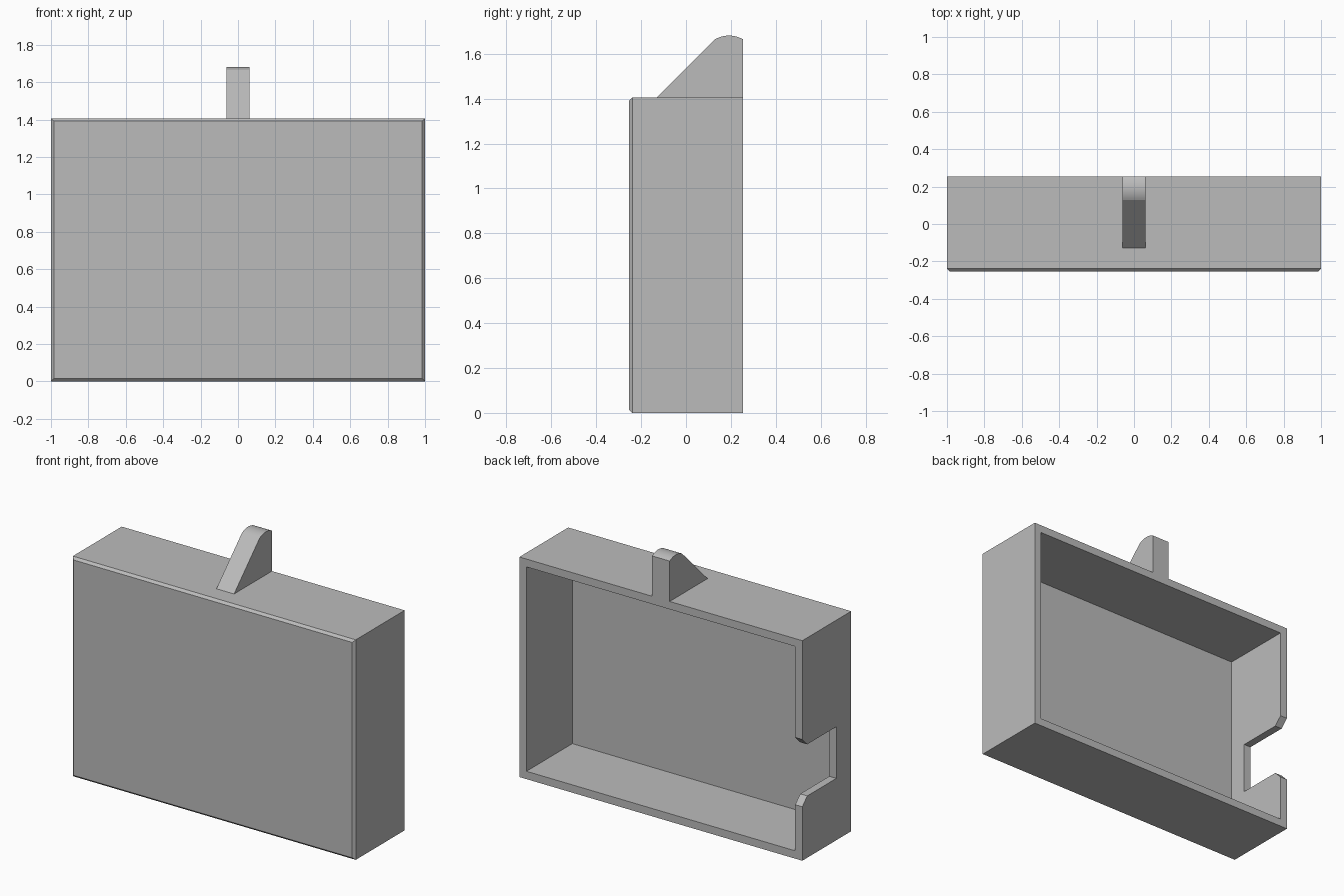
import bpy
import bmesh
import math
from mathutils import Vector

cube = bpy.data.objects.get("Cube")
if cube:
    bpy.data.objects.remove(cube, do_unlink=True)

W, D, H = 2.0, 0.508, 1.406      # overall case size
WALL, CHAMFER = 0.05, 0.015
BACK = D / 2

grey = bpy.data.materials.new("plain grey")
grey.use_nodes = True
grey.diffuse_color = (0.5, 0.5, 0.5, 1)
bsdf = next(n for n in grey.node_tree.nodes if n.type == 'BSDF_PRINCIPLED')
bsdf.inputs["Base Color"].default_value = (0.5, 0.5, 0.5, 1)


def finish(name, bm):
    """Turn a bmesh into a named grey object."""
    bmesh.ops.recalc_face_normals(bm, faces=bm.faces)
    mesh = bpy.data.meshes.new(name)
    bm.to_mesh(mesh)
    bm.free()
    mesh.materials.append(grey)
    obj = bpy.data.objects.new(name, mesh)
    bpy.context.collection.objects.link(obj)
    return obj


def prism(name, profile, x0, x1):
    """Extrude a (y, z) profile along x."""
    bm = bmesh.new()
    face = bm.faces.new([bm.verts.new((x0, y, z)) for y, z in profile])
    new = bmesh.ops.extrude_face_region(bm, geom=[face], use_keep_orig=True)["geom"]
    verts = [g for g in new if isinstance(g, bmesh.types.BMVert)]
    bmesh.ops.translate(bm, verts=verts, vec=(x1 - x0, 0, 0))
    return finish(name, bm)


def activate(obj):
    bpy.ops.object.select_all(action='DESELECT')
    obj.select_set(True)
    bpy.context.view_layer.objects.active = obj


# Case: chamfered front, hollowed from the back
bm = bmesh.new()
bmesh.ops.create_cube(bm, size=1)
bmesh.ops.scale(bm, vec=(W, D, H), verts=bm.verts)
bmesh.ops.translate(bm, vec=(0, 0, H / 2), verts=bm.verts)
front = min(bm.faces, key=lambda f: f.calc_center_median().y)
bmesh.ops.bevel(bm, geom=list(front.edges), offset=CHAMFER, segments=1, affect='EDGES')
bm.normal_update()
rear = max(bm.faces, key=lambda f: f.calc_center_median().y)
bmesh.ops.inset_region(bm, faces=[rear], thickness=WALL, use_even_offset=True)
rear = next(f for f in bm.faces
            if all(abs(v.co.x) < W / 2 - WALL / 2 and v.co.y > 0 for v in f.verts))
floor = bmesh.ops.extrude_discrete_faces(bm, faces=[rear])["faces"][0]
bmesh.ops.translate(bm, verts=floor.verts, vec=(0, WALL - 0.005 - D, 0))
case = finish("case", bm)

# Side notch with flared mouth, cut through one side wall
low, high, deep, mouth = 0.395, 0.725, -0.09, BACK - WALL
flare = 2 * WALL
cutter = prism("notch_cutter", [
    (deep, low), (deep, high), (mouth, high), (mouth + flare, high + flare),
    (mouth + flare, low - flare), (mouth, low)], -W / 2 - 0.05, -W / 2 + 0.08)
cutter.hide_render = True
cut = case.modifiers.new("notch", 'BOOLEAN')
cut.operation = 'DIFFERENCE'
cut.solver = 'EXACT'
cut.object = cutter
activate(case)
bpy.ops.object.modifier_apply(modifier=cut.name)
bpy.data.objects.remove(cutter, do_unlink=True)

# Top hook: sloped front, shallow rounded crown, upright back
slope_y, shoulder, rise = 0.129, 1.664, 0.017
half = (BACK - slope_y) / 2
radius = (half ** 2 + rise ** 2) / (2 * rise)
centre = Vector((slope_y + half, shoulder + rise - radius))
sweep = math.asin(half / radius)
profile = [(-slope_y, H)]
for i in range(13):
    a = sweep * (i / 6 - 1)
    profile.append((centre.x + radius * math.sin(a), centre.y + radius * math.cos(a)))
profile.append((BACK, H))
hook = prism("top_hook", profile, -0.0625, 0.0625)
activate(hook)
bpy.ops.object.shade_smooth_by_angle(angle=math.radians(12))
